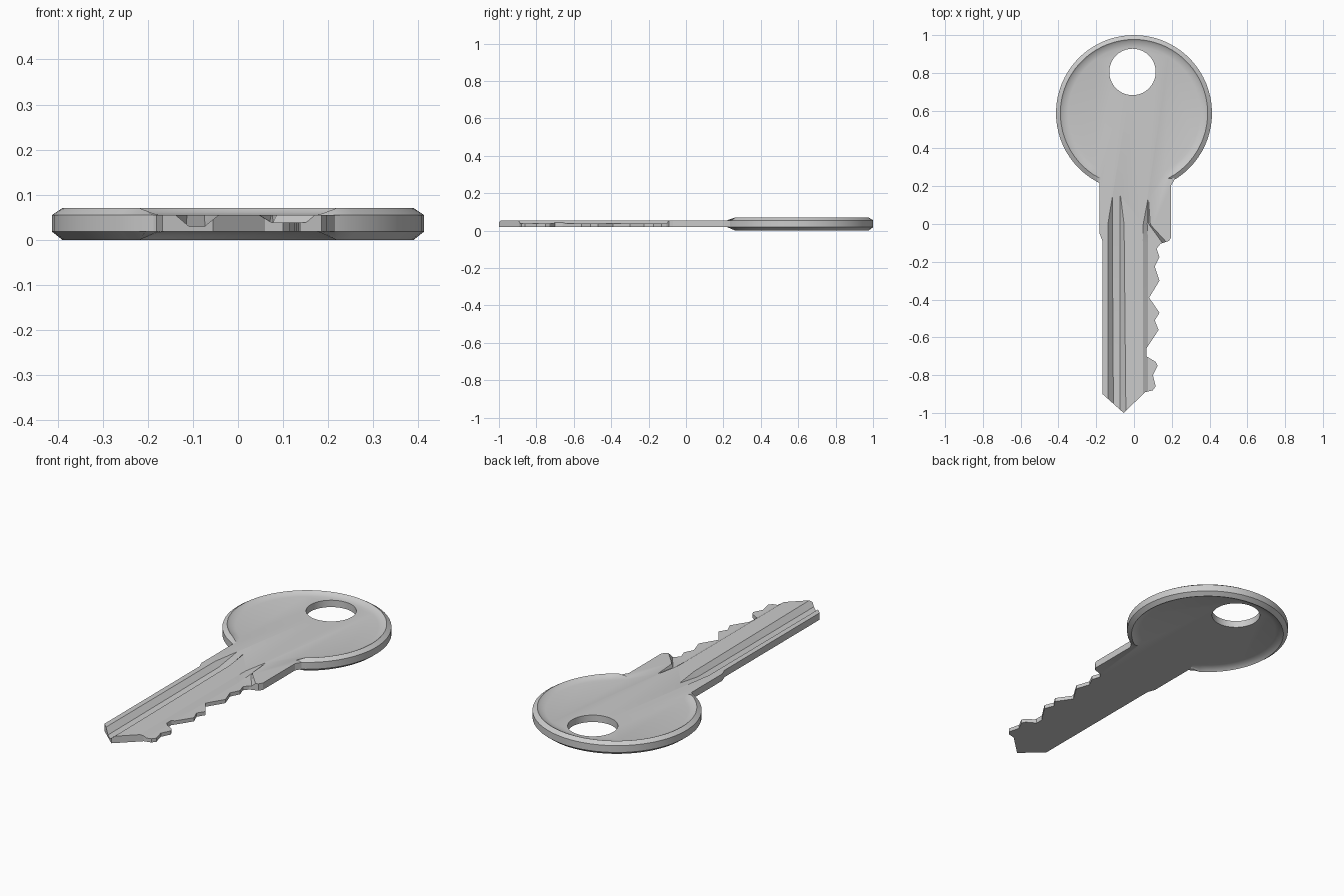
import bpy, bmesh, math

if "Cube" in bpy.data.objects:
    bpy.data.objects.remove(bpy.data.objects["Cube"])

LOW, HIGH = 0.018, 0.055          # blade faces
CY, R = 0.587, 0.413              # bow centre and radius


def make_object(name, bm):
    bmesh.ops.recalc_face_normals(bm, faces=bm.faces)
    mesh = bpy.data.meshes.new(name)
    bm.to_mesh(mesh)
    bm.free()
    ob = bpy.data.objects.new(name, mesh)
    bpy.context.collection.objects.link(ob)
    return ob


def loft(name, sections):
    """Skin a closed solid through equal-length rings of points."""
    bm = bmesh.new()
    rings = [[bm.verts.new(p) for p in s] for s in sections]
    n = len(rings[0])
    for a, b in zip(rings, rings[1:]):
        for i in range(n):
            j = (i + 1) % n
            bm.faces.new((a[i], a[j], b[j], b[i]))
    bm.faces.new(rings[0])
    bm.faces.new(rings[-1])
    return make_object(name, bm)


def boolean(target, tool, operation):
    mod = target.modifiers.new(operation, 'BOOLEAN')
    mod.operation, mod.solver, mod.object = operation, 'EXACT', tool
    bpy.context.view_layer.objects.active = target
    bpy.ops.object.modifier_apply(modifier=mod.name)
    bpy.data.objects.remove(tool, do_unlink=True)


def bow_point(r, deg):
    """Point on the bow, angle measured from the neck, counter-clockwise."""
    a = math.radians(deg - 90)
    return r * math.cos(a), CY + r * math.sin(a)


# Flat plate: tip, bitting, shoulders and the bow web in one outline
bitting = [(-0.055, -1.0), (0.06, -0.89), (0.10, -0.88), (0.115, -0.86),
           (0.10, -0.80), (0.125, -0.75), (0.115, -0.73), (0.065, -0.70),
           (0.065, -0.66), (0.105, -0.60), (0.13, -0.56), (0.11, -0.51),
           (0.135, -0.47), (0.08, -0.39), (0.135, -0.30), (0.11, -0.225),
           (0.135, -0.175), (0.12, -0.13), (0.14, -0.105), (0.185, -0.09),
           (0.197, -0.07), (0.197, 0.205), (0.215, 0.235)]
web = [bow_point(0.37, 33 + 294 * i / 48) for i in range(49)]
left_edge = [(-0.205, 0.235), (-0.182, 0.215), (-0.182, -0.05),
             (-0.167, -0.09), (-0.167, -0.90)]
outline = bitting + web + left_edge
key = loft("key", [[(x, y, z) for x, y in outline] for z in (LOW, HIGH)])

# Raised chamfered rim, open and tapering down at the neck
profile = [(0.345, 0.054), (0.378, 0.061), (0.39, 0.07), (R, 0.055),
           (R, 0.0181), (0.39, 0.0), (0.378, 0.010), (0.345, 0.019)]
angles = [27] + [34 + 292 * i / 56 for i in range(57)] + [333]
sections = []
for deg in angles:
    end = deg in (27, 333)
    sections.append([(*bow_point(r, deg),
                      min(max(z, 0.0185), 0.0545) if end else z)
                     for r, z in profile])
boolean(key, loft("rim", sections), 'UNION')

# Keyring hole
bm = bmesh.new()
bmesh.ops.create_cone(bm, cap_ends=True, segments=40, radius1=0.123,
                      radius2=0.123, depth=0.4)
bmesh.ops.translate(bm, verts=bm.verts, vec=(-0.008, 0.805, 0))
boolean(key, make_object("hole_cutter", bm), 'DIFFERENCE')

# Wide trapezoid groove along the blade, running out at the neck
def groove_section(y, top_l, floor_l, floor_r, top_r, depth):
    return [(top_l, y, 0.058), (floor_l, y, depth),
            (floor_r, y, depth), (top_r, y, 0.058)]

boolean(key, loft("groove_cutter", [
    groove_section(-1.1, -0.141, -0.108, -0.073, -0.038, 0.030),
    groove_section(0.0, -0.141, -0.115, -0.073, -0.05, 0.030),
    groove_section(0.16, -0.122, -0.113, -0.075, -0.07, 0.056)]), 'DIFFERENCE')

# Sloped step that thins the toothed edge
boolean(key, loft("tooth_step_cutter", [
    groove_section(-1.1, 0.042, 0.075, 0.17, 0.20, 0.038),
    groove_section(-0.10, 0.042, 0.075, 0.15, 0.18, 0.038),
    groove_section(0.0, 0.045, 0.070, 0.078, 0.088, 0.038),
    groove_section(0.14, 0.070, 0.074, 0.076, 0.078, 0.056)]), 'DIFFERENCE')

bpy.ops.object.select_all(action='DESELECT')
key.select_set(True)
bpy.context.view_layer.objects.active = key
bpy.ops.object.shade_smooth_by_angle(angle=math.radians(25))
